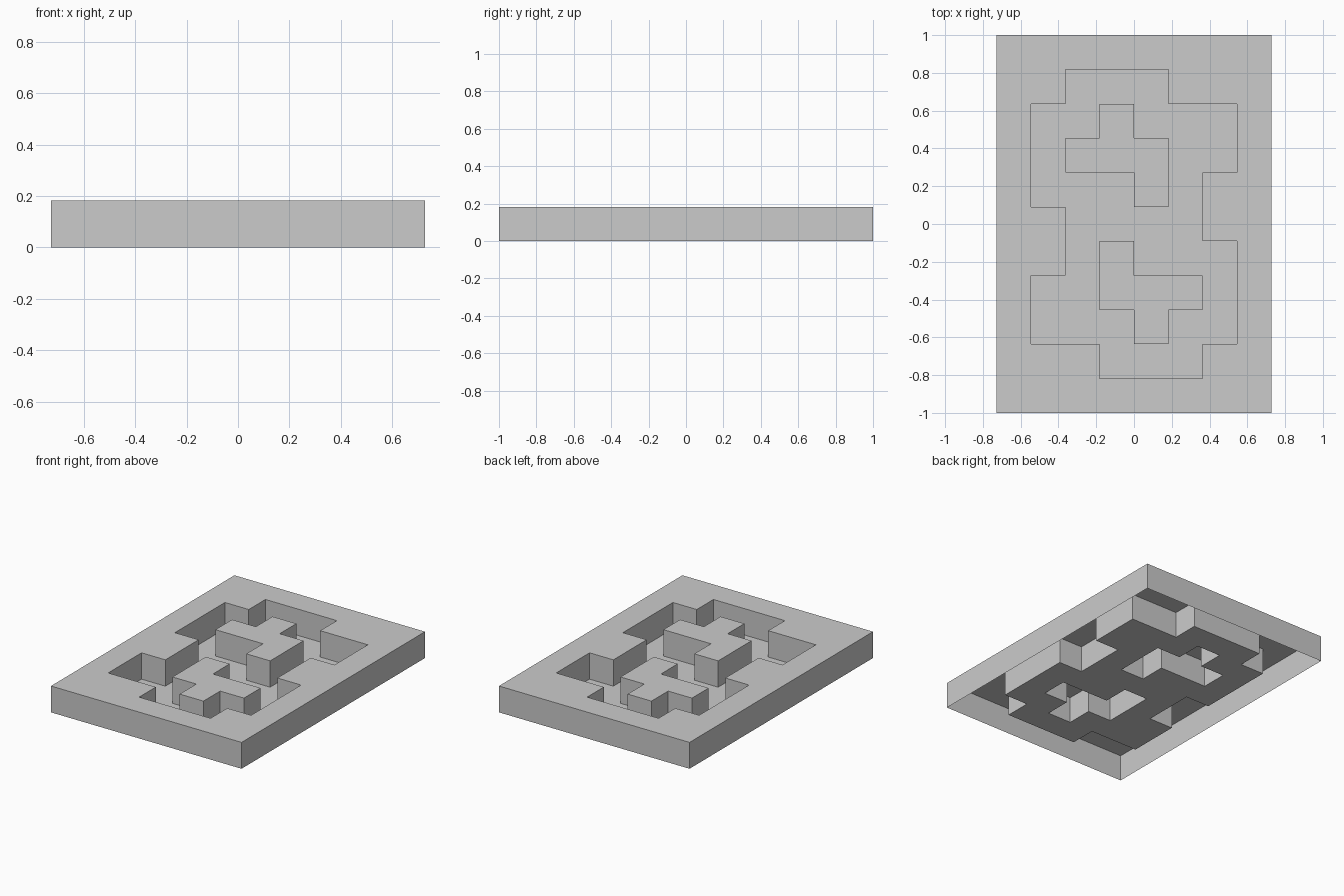
import bpy
import bmesh

if "Cube" in bpy.data.objects:
    bpy.data.objects.remove(bpy.data.objects["Cube"])

U = 2 / 11  # size of one square cell, also the relief height

# Plan seen from above, back row first: '#' raised, '.' sunken channel
PLAN = [
    "########",
    "##...###",
    "#..#...#",
    "#.###..#",
    "#...#.##",
    "##....##",
    "##.#...#",
    "#..###.#",
    "#...#..#",
    "###...##",
    "########",
]
ROWS, COLS = len(PLAN), len(PLAN[0])


def raised(c, r):
    return 0 <= r < ROWS and 0 <= c < COLS and PLAN[r][c] == "#"


bm = bmesh.new()


def quad(*points):
    bm.faces.new([bm.verts.new(((x - COLS / 2) * U, (ROWS / 2 - y) * U, z * U))
                  for x, y, z in points])


for r in range(ROWS):
    for c in range(COLS):
        # raised top or channel floor
        z = 1 if raised(c, r) else 0
        ring = [(c, r + 1), (c + 1, r + 1), (c + 1, r), (c, r)]
        quad(*[(x, y, z) for x, y in ring])
        if not z:
            continue
        # walls wherever a raised cell meets a channel or the outside
        for i, (dc, dr) in enumerate([(0, 1), (1, 0), (0, -1), (-1, 0)]):
            if not raised(c + dc, r + dr):
                a, b = ring[i], ring[(i + 1) % 4]
                quad((*a, 0), (*b, 0), (*b, 1), (*a, 1))

# Weld cells into one open-bottomed shell
bmesh.ops.remove_doubles(bm, verts=bm.verts, dist=1e-4)
mesh = bpy.data.meshes.new("relief_panel")
bm.to_mesh(mesh)
bm.free()
panel = bpy.data.objects.new("relief_panel", mesh)
bpy.context.collection.objects.link(panel)
